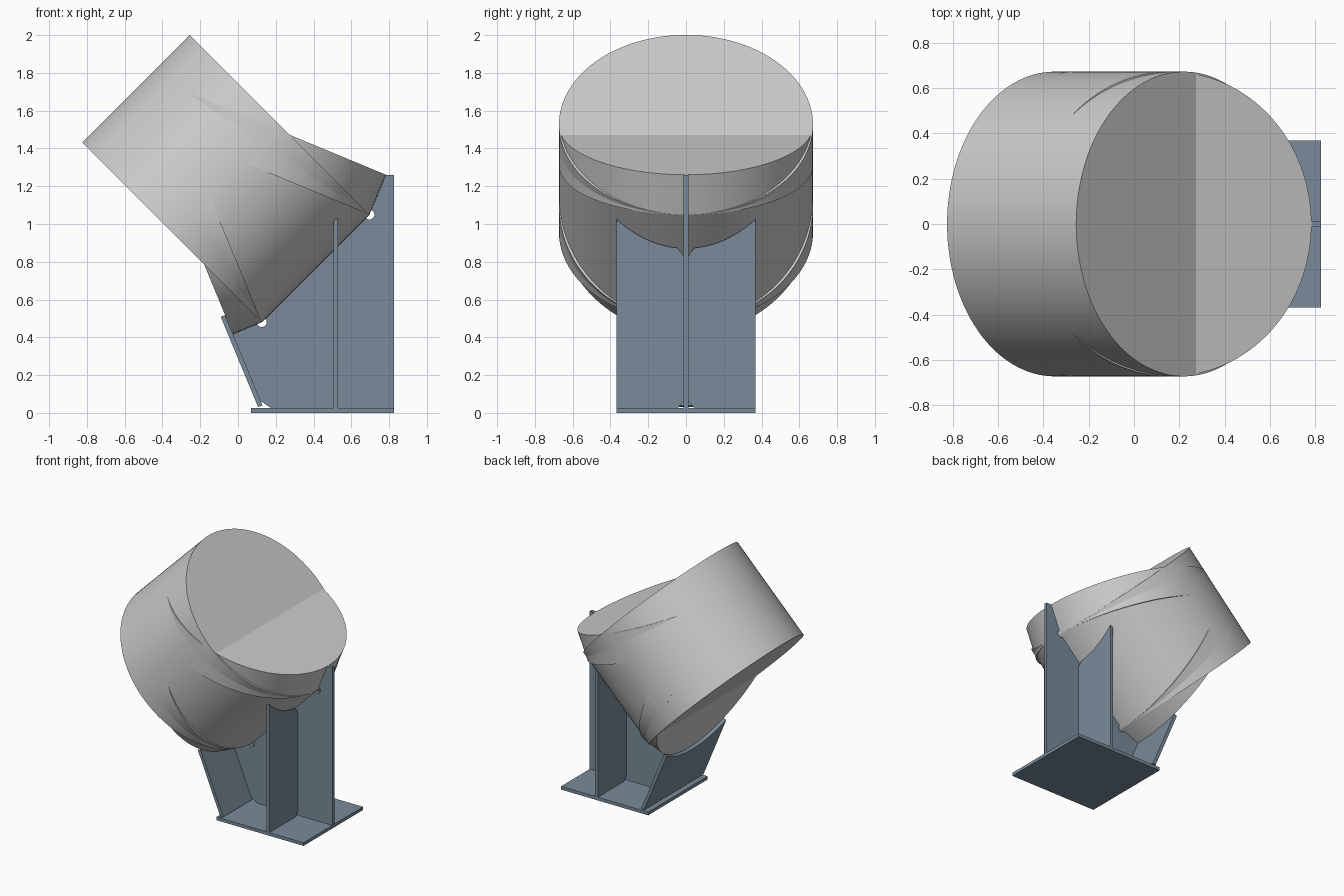
import bpy, bmesh, math
from mathutils import Vector

if "Cube" in bpy.data.objects:
    bpy.data.objects.remove(bpy.data.objects["Cube"])

R = 0.6725          # pipe radius
T = 0.025           # plate thickness
W = 0.368           # half width of the stand
D0 = 1.305          # main axis satisfies z - x = D0
S, C = math.sin(math.radians(22.5)), math.cos(math.radians(22.5))

# Key points in the xz plane
A = Vector((0.696, 0, 1.05))            # lower corner of the upper pipe end
B = Vector((0.126, 0, 0.48))            # lower corner of the lower pipe end
up_axis = Vector((S, 0, C))
low_axis = Vector((C, 0, S))
A2 = A + 0.228 * up_axis                # outer corner of the upper mitre
B2 = B - 0.165 * low_axis               # outer corner of the lower mitre

steel = bpy.data.materials.new("blue_grey_steel")
steel.diffuse_color = (0.19, 0.26, 0.32, 1)
steel.use_nodes = True
steel.node_tree.nodes["Principled BSDF"].inputs["Base Color"].default_value = steel.diffuse_color


def pipe(name, centre, length, angle):
    """Solid pipe piece, tilted about y."""
    bpy.ops.mesh.primitive_cylinder_add(vertices=128, radius=R, depth=length,
                                        location=centre, rotation=(0, math.radians(angle), 0))
    bpy.context.object.name = name
    bpy.ops.object.shade_smooth_by_angle(angle=math.radians(30))


def plate(name, points, offset):
    """Flat outline extruded by an offset vector."""
    bm = bmesh.new()
    face = bm.faces.new([bm.verts.new(p) for p in points])
    ext = bmesh.ops.extrude_face_region(bm, geom=[face], use_keep_orig=True)
    bmesh.ops.translate(bm, vec=offset,
                        verts=[v for v in ext["geom"] if isinstance(v, bmesh.types.BMVert)])
    bmesh.ops.recalc_face_normals(bm, faces=bm.faces)
    mesh = bpy.data.meshes.new(name)
    bm.to_mesh(mesh)
    bm.free()
    mesh.materials.append(steel)
    obj = bpy.data.objects.new(name, mesh)
    bpy.context.collection.objects.link(obj)


def bite(centre, start, end, radius=0.026, n=16):
    """Arc of a round weld relief in the xz plane."""
    angles = [math.radians(start + (end - start) * i / n) for i in range(n + 1)]
    return [centre + radius * Vector((math.cos(a), 0, math.sin(a))) for a in angles]


# Mitred elbow: main piece and two short end pieces
pipe("elbow_middle", (A + B) / 2 + R * Vector((-1, 0, 1)).normalized(), (A - B).length, 45)
pipe("elbow_upper_end", (A + A2) / 2 + R * Vector((-C, 0, S)), 0.228, 22.5)
pipe("elbow_lower_end", (B + B2) / 2 + R * Vector((-S, 0, C)), 0.165, 67.5)

# Base plate
plate("base_plate", [(0.07, -W, 0), (0.825, -W, 0), (0.825, W, 0), (0.07, W, 0)],
      Vector((0, 0, T)))

# Central web with weld reliefs at the mitre joints
slope = Vector((S, 0, -C))
foot = B2 + slope * ((B2.z - T) / C)
web = [Vector((0.825, 0, T)), Vector((0.825, 0, A2.z)), A2]
web += bite(A, 67.5, -135) + bite(B, 45, -157.5)
web += [B2, foot - slope * 0.04, foot + Vector((0.04, 0, 0))]
plate("web_plate", [p - Vector((0, T / 2, 0)) for p in web], Vector((0, T, 0)))

# Cross ribs on both sides of the web, saddle-cut to the pipe
rib_x = 0.505
N = 20
for side, label in ((1, "back"), (-1, "front")):
    h, n = T / 2, 0.045
    rib = [(n, T), (W, T)]
    for i in range(N + 1):
        y = W + (n - W) * i / N
        rib.append((y, rib_x + T / 2 + D0 - math.sqrt(2) * math.sqrt(R * R - y * y)))
    rib += [(0.022, 0.845), (h, 0.83), (h, T + 0.035)]
    plate("cross_rib_" + label, [(rib_x, side * y, z) for y, z in rib], Vector((T, 0, 0)))

# Slanted plate lying against the lower pipe end, with a saddle-cut top
bottom = B2 + slope * ((B2.z - 0.04) / C)
slant = [bottom + Vector((0, -W, 0)), bottom + Vector((0, W, 0))]
for i in range(2 * N + 1):
    y = W - W * i / N
    slant.append(B2 - slope * (R - math.sqrt(R * R - y * y)) + Vector((0, y, 0)))
plate("slanted_plate", slant, -T * low_axis)
